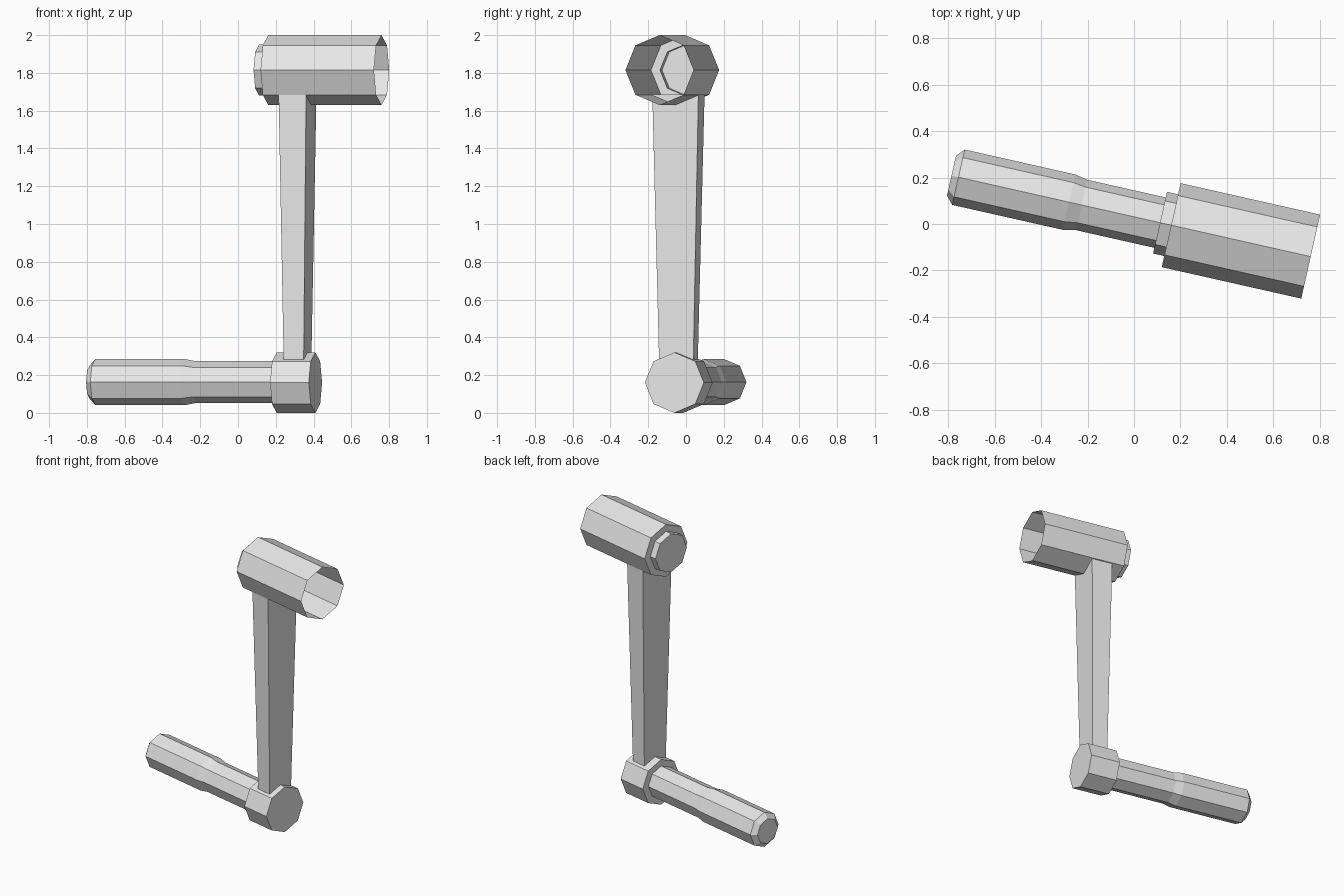
import bpy, bmesh
from math import cos, sin, pi, radians
from mathutils import Matrix

default = bpy.data.objects.get("Cube")
if default:
    bpy.data.objects.remove(default, do_unlink=True)

grey = bpy.data.materials.new("light_grey")
grey.use_nodes = True
GREY = (0.8, 0.8, 0.8, 1)
grey.diffuse_color = GREY
grey.node_tree.nodes["Principled BSDF"].inputs["Base Color"].default_value = GREY

YAW = radians(-12.7)   # the whole crank is turned about z
SIDES = 8


def finish(name, bm, z=0):
    """Turn a bmesh into a flat-shaded object in the crank's turned frame."""
    mesh = bpy.data.meshes.new(name)
    bm.transform(Matrix.Translation((0, 0.031, z)) @ Matrix.Rotation(YAW, 4, 'Z'))
    bm.to_mesh(mesh)
    bm.free()
    mesh.materials.append(grey)
    obj = bpy.data.objects.new(name, mesh)
    bpy.context.collection.objects.link(obj)
    return obj


def turned(name, profile, z, open_end=False):
    """Octagonal part along x from (centre x, radius) stations."""
    bm = bmesh.new()
    angles = [2 * pi * i / SIDES for i in range(SIDES)]
    rings = [[bm.verts.new((x / cos(YAW), r * cos(a), r * sin(a))) for a in angles]
             for x, r in profile]
    for a, b in zip(rings, rings[1:]):
        for i in range(SIDES):
            j = (i + 1) % SIDES
            bm.faces.new((a[i], a[j], b[j], b[i]))
    bm.faces.new(rings[0][::-1])
    if not open_end:
        bm.faces.new(rings[-1])
    return finish(name, bm, z)


# Hollow socket with a stepped collar, open on its left end
turned("socket", [(0.112, 0.136), (0.16, 0.136), (0.16, 0.185), (0.76, 0.185)],
       1.815, open_end=True)

# Hub at the foot of the arm
turned("hub", [(0.205, 0.16), (0.41, 0.16)], 0.16)

# Grip with a thicker outer half and a chamfered tip
turned("handle", [(-0.785, 0.088), (-0.755, 0.122), (-0.28, 0.122),
                  (-0.225, 0.111), (0.22, 0.111)], 0.163)

# Tapered arm joining hub and socket
bm = bmesh.new()
bmesh.ops.create_cube(bm, size=1)
for v in bm.verts:
    width, depth, z = (0.149, 0.25, 1.686) if v.co.z > 0 else (0.108, 0.185, 0.26)
    v.co = (0.323 + v.co.x * width, v.co.y * depth, z)
finish("arm", bm)
